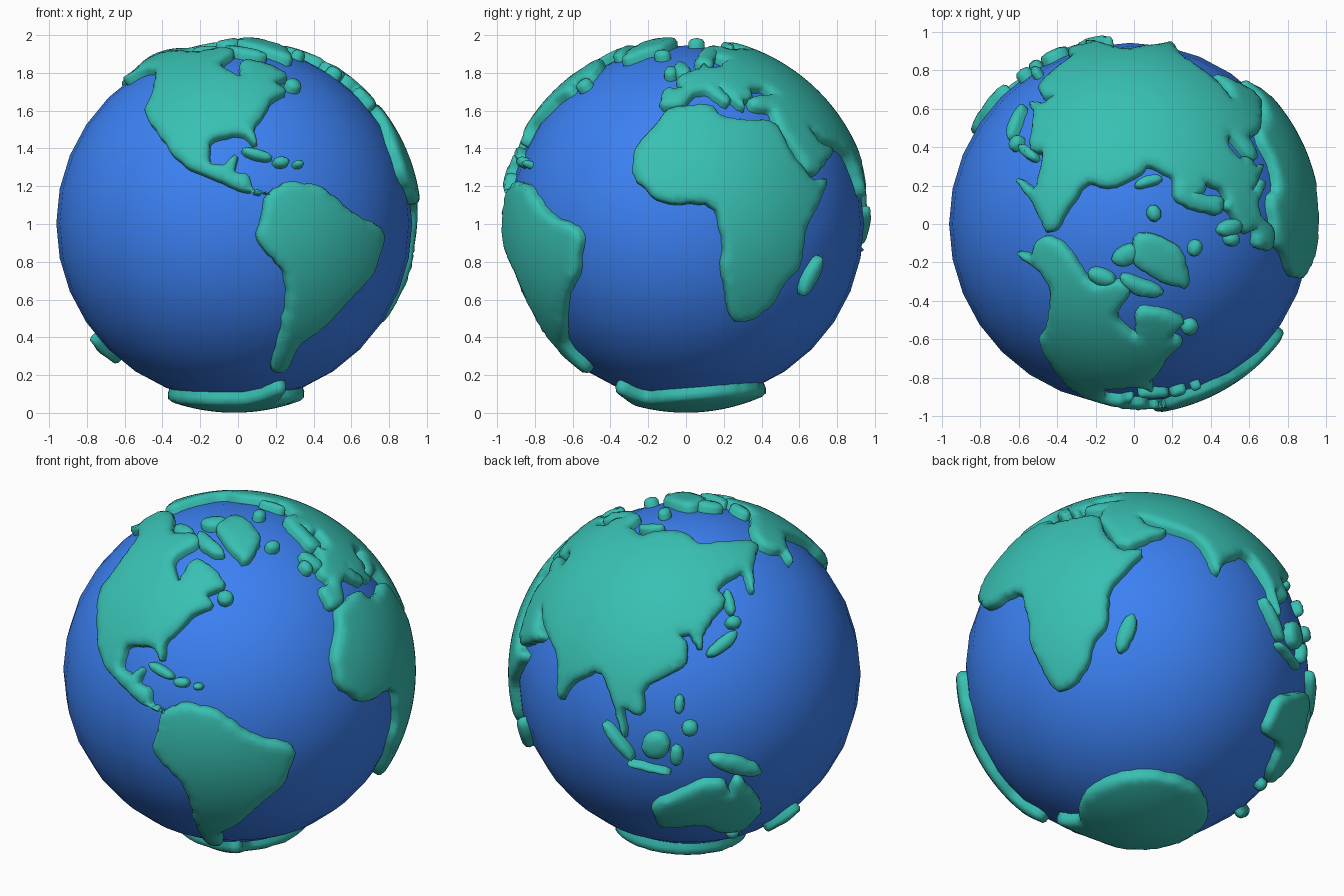
import bpy, bmesh, random
from math import radians, sin, cos, ceil, pi
from mathutils import Vector, Matrix
from mathutils.geometry import delaunay_2d_cdt

if "Cube" in bpy.data.objects:
    bpy.data.objects.remove(bpy.data.objects["Cube"])

random.seed(4)
CENTRE = Vector((-0.02, 0, 1.003))
TILT = Matrix.Rotation(radians(-3), 3, 'Y')


def material(name, rgb):
    m = bpy.data.materials.new(name)
    m.diffuse_color = (*rgb, 1)
    m.use_nodes = True
    m.node_tree.nodes["Principled BSDF"].inputs["Base Color"].default_value = m.diffuse_color
    return m


BLUE = material("ocean_blue", (0.045, 0.22, 0.9))
TEAL = material("land_teal", (0.04, 0.53, 0.45))


def geo(lon, lat):
    a, b = radians(lon), radians(lat)
    return TILT @ Vector((cos(a) * cos(b), sin(a) * cos(b), sin(b)))


def land(name, coast, top=0.992):
    """Raised plateau with rounded, flared edges from a lon/lat coastline."""
    pts = [geo(*p) for p in coast]
    c = sum(pts, Vector()).normalized()
    u = c.orthogonal().normalized()
    v = c.cross(u)

    def flat(p):
        t = p - c * p.dot(c)
        return Vector((t.dot(u), t.dot(v))).normalized() * c.angle(p)

    def lift(q):
        a = q.length
        return c if a < 1e-9 else c * cos(a) + (u * q.x + v * q.y) * (sin(a) / a)

    # soften corners, split long stretches and roughen them a little
    p2 = [flat(p) for p in pts]
    soft = []
    for a, b in zip(p2, p2[1:] + p2[:1]):
        soft += [a.lerp(b, 0.16), a.lerp(b, 0.84)]
    rim, j = [], 0.005
    for a, b in zip(soft, soft[1:] + soft[:1]):
        n = max(1, ceil((b - a).length / 0.04))
        rim.append(a)
        rim += [a.lerp(b, i / n) + Vector((random.uniform(-j, j), random.uniform(-j, j))) for i in range(1, n)]
    if sum(a.cross(b) for a, b in zip(rim, rim[1:] + rim[:1])) < 0:
        rim.reverse()
    # inner grid
    grid, s = [], 0.032
    xs, ys = [p.x for p in rim], [p.y for p in rim]
    for i in range(int(min(xs) / s) - 1, int(max(xs) / s) + 2):
        for k in range(int(min(ys) / s) - 1, int(max(ys) / s) + 2):
            q = Vector(((i + 0.5 * (k % 2)) * s, k * s))
            if all((q - p).length_squared > 0.0003 for p in rim):
                grid.append(q)
    out, _, tris, *_ = delaunay_2d_cdt(rim + grid, [], [list(range(len(rim)))], 1, 1e-5)
    bm = bmesh.new()
    vs = [bm.verts.new(lift(q)) for q in out]
    for t in tris:
        bm.faces.new([vs[i] for i in t])
    bmesh.ops.delete(bm, geom=[w for w in bm.verts if not w.link_faces], context='VERTS')
    bm.normal_update()
    # rounded shoulder and wall around the edge
    push, loops = {}, []
    for e in bm.edges:
        if e.is_boundary:
            l = e.link_loops[0]
            a, b = l.vert, l.link_loop_next.vert
            n = (b.co - a.co).normalized().cross(l.face.normal)
            for w in (a, b):
                push[w] = push.get(w, Vector()) + n
            loops.append((a, b))
    rings = [{w: w for w in push}]
    for off, r in ((0.012, 0.968), (0.016, 0.92)):
        rings.append({w: bm.verts.new((w.co + d.normalized() * off).normalized() * r) for w, d in push.items()})
    for w in vs:
        if w.is_valid:
            w.co *= top - (0.008 if w in push else 0)
    for up, low in zip(rings, rings[1:]):
        for a, b in loops:
            bm.faces.new((up[b], up[a], low[a], low[b]))
    for f in bm.faces:
        f.smooth = True
    me = bpy.data.meshes.new(name)
    bm.to_mesh(me)
    bm.free()
    me.materials.append(TEAL)
    ob = bpy.data.objects.new(name, me)
    ob.location = CENTRE
    bpy.context.collection.objects.link(ob)


def island(name, lon, lat, w, h, turn=0):
    """Small oval island, sizes in degrees of arc."""
    t, k = radians(turn), cos(radians(lat))
    oval = [(w / 2 * cos(i * pi / 4), h / 2 * sin(i * pi / 4)) for i in range(8)]
    land(name, [(lon + (x * cos(t) - y * sin(t)) / k, lat + x * sin(t) + y * cos(t)) for x, y in oval])


# ocean ball
bpy.ops.mesh.primitive_uv_sphere_add(segments=32, ring_count=16, radius=0.942, location=CENTRE)
ocean = bpy.context.object
ocean.name = "ocean"
ocean.data.materials.append(BLUE)
bpy.ops.object.shade_smooth()

# continents
land("africa", [(-6, 36), (10, 37), (12, 33), (20, 31), (34, 31), (37, 20), (44, 11), (52, 12), (40, -4),
                (40, -16), (35, -21), (32, -29), (26, -34), (18, -35), (12, -17), (13, -9), (9, 4),
                (-8, 4), (-17, 12), (-17, 21), (-10, 30)])
land("eurasia", [(-10, 37), (-9, 44), (-1, 44), (-4, 49), (8, 54), (10, 57), (12, 54), (20, 55), (28, 60), (21, 62),
                 (24, 66), (17, 61), (14, 56), (6, 58), (11, 65), (25, 71), (41, 67), (67, 69), (70, 73), (104, 78),
                 (130, 72), (190, 67), (164, 60), (157, 51), (160, 61), (136, 55), (141, 50), (128, 40), (128, 34),
                 (124, 40), (118, 39), (122, 36), (122, 29), (107, 20), (109, 11), (101, 13), (104, 1), (98, 15),
                 (91, 23), (80, 15), (77, 7), (72, 21), (57, 26), (49, 30), (52, 24), (60, 22), (44, 12), (35, 29),
                 (36, 36), (27, 37), (27, 40), (41, 42), (37, 46), (29, 45), (28, 41), (23, 40), (23, 36), (13, 46),
                 (18, 40), (16, 38), (9, 44), (3, 43), (-2, 37)])
land("north_america", [(-170, 66), (-158, 71), (-115, 68), (-93, 72), (-82, 69), (-96, 60), (-82, 51), (-79, 62),
                       (-66, 59), (-57, 52), (-68, 49), (-63, 45), (-72, 42), (-78, 35), (-82, 31), (-81, 25),
                       (-85, 30), (-98, 28), (-98, 19), (-92, 18), (-88, 22), (-90, 16), (-85, 15), (-84, 10),
                       (-77, 8), (-88, 11), (-107, 20), (-126, 39), (-126, 48), (-136, 59), (-150, 60), (-165, 54),
                       (-159, 59), (-167, 62)])
land("south_america", [(-79, 8), (-72, 12), (-61, 10), (-50, 1), (-35, -5), (-39, -18), (-48, -26), (-57, -37),
                       (-65, -42), (-66, -55), (-74, -54), (-72, -18), (-83, -5), (-80, 3)])
land("australia", [(142, -10), (154, -26), (150, -38), (141, -38), (131, -31), (115, -35), (113, -23),
                   (130, -12), (137, -12), (140, -18)])
land("antarctica", [(-59, -63)] + [(a, -69 - 5 * cos(radians(a + 60))) for a in range(-50, 290, 20)], top=1.002)
land("greenland", [(-73, 78), (-35, 84), (-19, 78), (-24, 69), (-44, 60), (-54, 68)])

# islands: lon, lat, width, height, turn
for name, *shape in [
        ("iceland", -18, 65, 4, 3), ("ireland", -8, 53, 3, 4), ("great_britain", -2, 54, 4, 8, 15),
        ("baffin_island", -74, 69, 14, 4, -40), ("ellesmere_island", -80, 80, 8, 5, 20),
        ("victoria_island", -110, 72, 8, 4), ("newfoundland", -57, 48, 4, 4), ("cuba", -81, 22, 9, 2, -20),
        ("hispaniola", -73, 19, 4, 2), ("puerto_rico", -67, 18, 2, 1), ("svalbard", 18, 79, 4, 3),
        ("novaya_zemlya", 58, 74, 8, 2, 50), ("sakhalin", 143, 50, 2, 8), ("honshu", 137, 36, 12, 3, 35),
        ("hokkaido", 143, 43, 4, 3), ("luzon", 121, 16, 2, 5), ("mindanao", 125, 8, 4, 4),
        ("borneo", 114, 1, 8, 9, -30), ("sumatra", 101, 0, 15, 3, -45), ("java", 112, -8, 14, 1, -6),
        ("sulawesi", 121, -2, 3, 6), ("new_guinea", 141, -6, 19, 5, -22), ("madagascar", 47, -19, 4, 13, -18),
        ("tasmania", 147, -42, 3, 3), ("new_zealand", 173, -41, 3, 13, -38)]:
    island(name, *shape)
